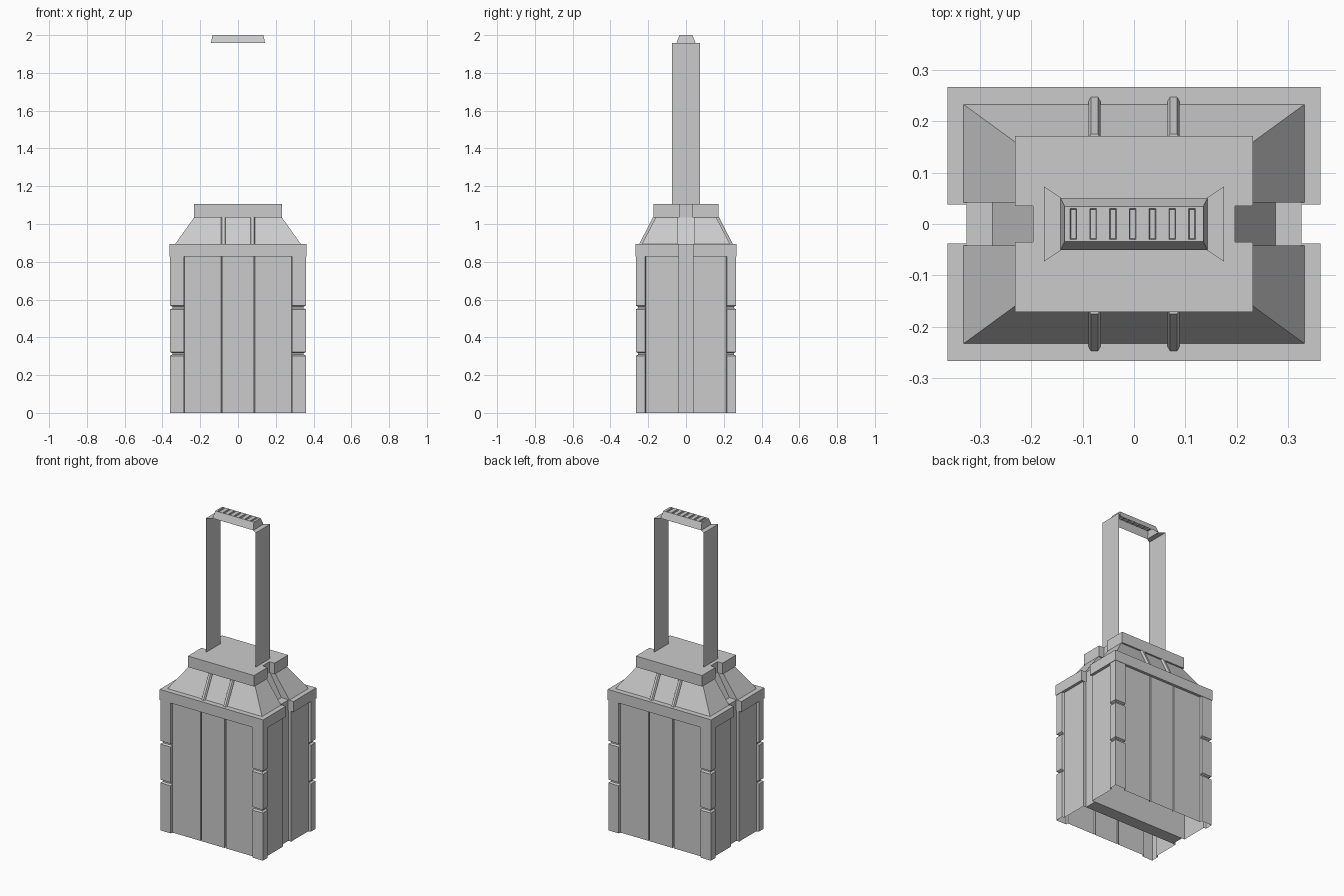
import bpy, bmesh

if "Cube" in bpy.data.objects:
    bpy.data.objects.remove(bpy.data.objects["Cube"])


def finish(name, bm):
    me = bpy.data.meshes.new(name)
    bm.to_mesh(me)
    bm.free()
    ob = bpy.data.objects.new(name, me)
    bpy.context.scene.collection.objects.link(ob)
    return ob


def loft(name, rings, bottom=True, top=True):
    """Join equal-length rings of 3D points with quads, optionally capped."""
    bm = bmesh.new()
    rows = [[bm.verts.new(p) for p in r] for r in rings]
    n = len(rows[0])
    for a, b in zip(rows, rows[1:]):
        for i in range(n):
            j = (i + 1) % n
            bm.faces.new((a[i], a[j], b[j], b[i]))
    if bottom:
        bm.faces.new(rows[0][::-1])
    if top:
        bm.faces.new(rows[-1])
    bmesh.ops.recalc_face_normals(bm, faces=bm.faces)
    return finish(name, bm)


def full(quarter):
    """Mirror a quarter outline (+x side to +y side) into a closed loop."""
    half = quarter + [(-x, y) for x, y in quarter[::-1]]
    return half + [(-x, -y) for x, y in half]


def notched(x, y, nx, ny, z):
    return [(a, b, z) for a, b in full([(nx, ny), (x, ny), (x, y)])]


# Case walls: recessed panels, seam grooves, side channels, corner posts
PX, PY = 0.345, 0.25
outline = [(0.326, 0.04), (PX, 0.04), (PX, 0.212), (0.36, 0.216), (0.36, 0.265),
           (0.287, 0.265), (0.284, PY), (0.09, PY), (0.088, PY - 0.01),
           (0.083, PY - 0.01), (0.081, PY)]


def wall_ring(z, pinched):
    q = [(min(x, 0.348), min(y, 0.253)) for x, y in outline] if pinched else outline
    return [(x, y, z) for x, y in full(q)]


walls = [wall_ring(0, False)]
for g in (0.312, 0.558):
    for dz, p in ((-0.01, False), (-0.004, True), (0.004, True), (0.01, False)):
        walls.append(wall_ring(g + dz, p))
walls.append(wall_ring(0.83, False))
loft("case_walls", walls, bottom=False, top=False)

# Divider joining the two side channels inside the open base
loft("centre_divider", [[(x, y, z) for x, y in
     ((0.326, 0.04), (-0.326, 0.04), (-0.326, -0.04), (0.326, -0.04))] for z in (0, 0.83)])

# Collar, sloped shoulder and top plate, all notched at the sides
loft("collar", [notched(0.363, 0.267, 0.326, 0.038, z) for z in (0.828, 0.895)])
loft("shoulder", [notched(0.332, 0.233, 0.275, 0.042, 0.895),
                  notched(0.232, 0.16, 0.195, 0.042, 1.035)])
loft("top_plate", [notched(0.232, 0.171, 0.197, 0.035, z) for z in (1.035, 1.105)])

# Ribs on the front and back slopes
for s, side in ((1, "back"), (-1, "front")):
    for cx in (-0.077, 0.077):
        loft("rib_" + side, [[(cx + dx, s * (y + dy), z) for dx, dy in
             ((-0.012, -0.01), (-0.012, 0.006), (-0.007, 0.015),
              (0.007, 0.015), (0.012, 0.006), (0.012, -0.01))]
             for y, z in ((0.233, 0.893), (0.16, 1.036))])

# Handle legs: thin sheets with a flange in to the grip
for s in (1, -1):
    bm = bmesh.new()
    v = [bm.verts.new((s * x, y, z)) for x, y, z in
         ((0.175, -0.073, 1.1), (0.175, 0.073, 1.1), (0.175, 0.073, 1.957),
          (0.175, -0.073, 1.957), (0.142, 0.051, 1.957), (0.142, -0.051, 1.957))]
    bm.faces.new([v[i] for i in (0, 1, 2, 3)][::s])
    bm.faces.new([v[i] for i in (3, 2, 4, 5)][::s])
    finish("handle_leg", bm)


# Grip: hollow bar with seven shallow slots in its top
def rect(x, y, z):
    return [(x, y, z), (-x, y, z), (-x, -y, z), (x, -y, z)]


grip = loft("grip", [rect(0.143, 0.051, 1.957), rect(0.135, 0.034, 2.0)], bottom=False)
bm = bmesh.new()
bm.from_mesh(grip.data)
slots = [-0.118 + 0.0385 * i for i in range(7)]
cuts = [((c + d, 0, 0), (1, 0, 0)) for c in slots for d in (-0.0065, 0.0065)]
cuts += [((0, y, 0), (0, 1, 0)) for y in (-0.03, 0.03)]
for co, no in cuts:
    faces = [f for f in bm.faces if f.normal.z > 0.99]
    geom = faces + list({e for f in faces for e in f.edges})
    geom += list({v for f in faces for v in f.verts})
    bmesh.ops.bisect_plane(bm, geom=geom, plane_co=co, plane_no=no)
    bm.normal_update()
pick = []
for f in bm.faces:
    c = f.calc_center_median()
    if f.normal.z > 0.99 and abs(c.y) < 0.01 and any(abs(c.x - s) < 0.003 for s in slots):
        pick.append(f)
bmesh.ops.inset_individual(bm, faces=pick, thickness=0.002, depth=-0.006)
bm.to_mesh(grip.data)
bm.free()
